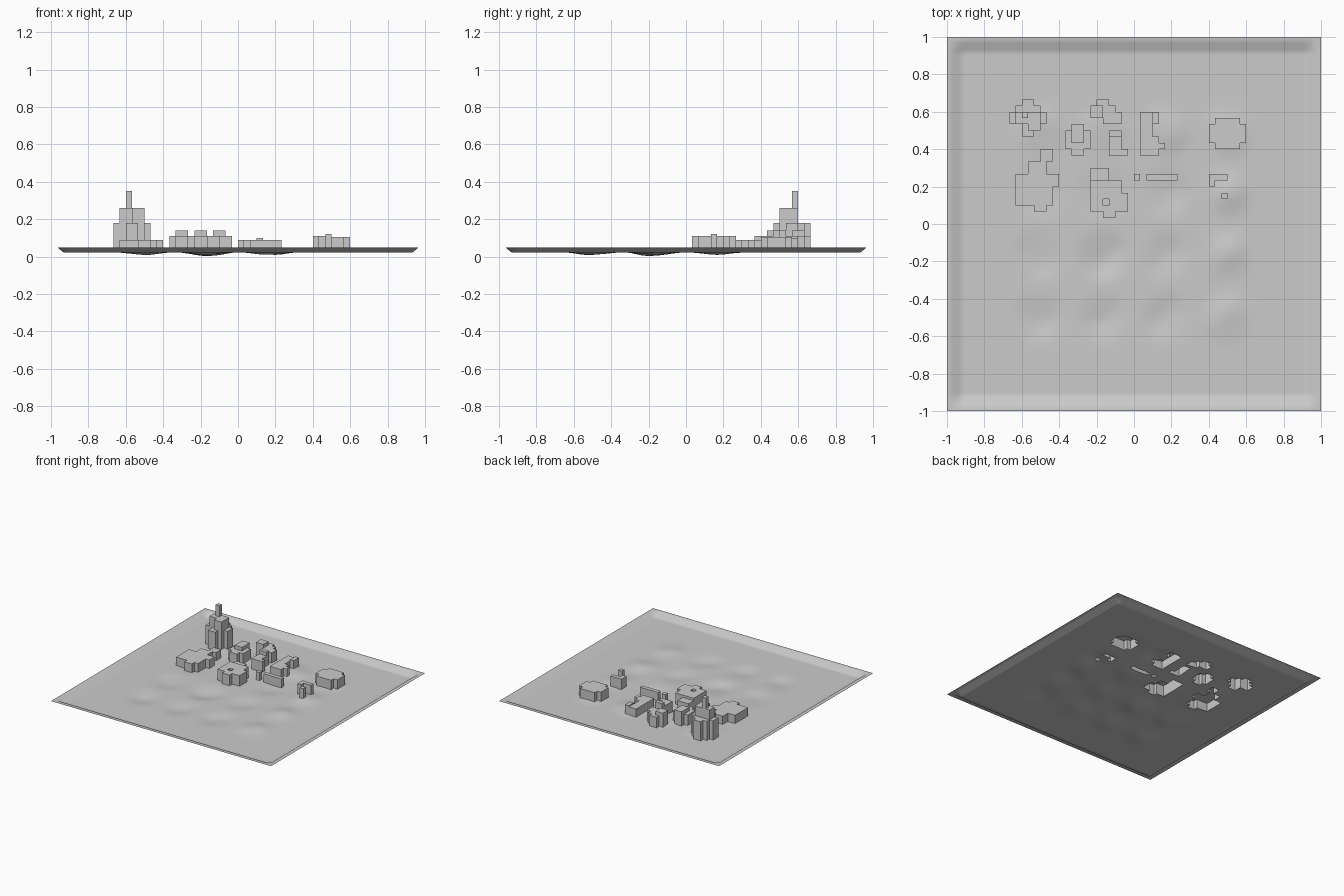
import bpy, bmesh, math

if "Cube" in bpy.data.objects:
    bpy.data.objects.remove(bpy.data.objects["Cube"])

H = 30                # grid cells from the centre to the edge
C = 1 / H             # cell size
BASE, RIM = 0.023, 0.05
used = set()          # cells occupied by blocks


def floor_z(i, j):
    """Tray floor height at a grid corner: raised rim, soft hump or hollow per plot."""
    if max(abs(i), abs(j)) >= H - 1:
        return RIM
    if max(abs(i), abs(j)) >= 20:
        return BASE
    col, row = i // 10, j // 10
    u, v = (i % 10 - 5) / 5, (j % 10 - 5) / 5
    d = min(1, math.hypot(u, v))
    hollow = row < 1 and col < 1
    size = -0.012 if hollow else 0.014
    if col == row == -1:
        size *= 1.8
    ripple = 1 + 0.4 * math.sin(3 * u + col) * math.cos(3 * v + row)
    return max(0, BASE + size * ripple * 0.5 * (1 + math.cos(math.pi * d)))


def box(x0, x1, y0, y1):
    """Cells of a rectangle."""
    return {(i, j) for i in range(x0, x1) for j in range(y0, y1)}


def disc(x, y, rx, ry):
    """Cells of a stepped ellipse."""
    return {(i, j) for i in range(-H, H) for j in range(-H, H)
            if math.hypot((i + .5 - x) / rx, (j + .5 - y) / ry) <= 1}


def finish(bm, name, smooth=False):
    bmesh.ops.remove_doubles(bm, verts=bm.verts, dist=1e-5)
    me = bpy.data.meshes.new(name)
    bm.to_mesh(me)
    bm.free()
    for p in me.polygons:
        p.use_smooth = smooth
    ob = bpy.data.objects.new(name, me)
    bpy.context.collection.objects.link(ob)


def face(bm, pts):
    bm.faces.new([bm.verts.new(p) for p in pts])


def ring(i, j):
    return [(i, j), (i + 1, j), (i + 1, j + 1), (i, j + 1)]


def block(name, top, cells, step=0, upper=()):
    """Stepped block with open bottom; the upper cells form a second storey."""
    tops = {c: top for c in cells}
    tops.update({c: step for c in upper})
    if name == "tall_tower":
        tops[-18, 17] = 0.35          # mast
    used.update(tops)
    bm = bmesh.new()
    for (i, j), t in tops.items():
        corners = ring(i, j)
        face(bm, [(a * C, b * C, t) for a, b in corners])
        for k, (di, dj) in enumerate([(0, -1), (1, 0), (0, 1), (-1, 0)]):
            low = tops.get((i + di, j + dj))
            if low is not None and low >= t:
                continue
            p, q = corners[k], corners[(k + 1) % 4]
            foot = [(a * C, b * C, floor_z(a, b) if low is None else low) for a, b in (p, q)]
            face(bm, foot + [(a * C, b * C, t) for a, b in (q, p)])
    finish(bm, name)


# Back row of blocks
block("tall_tower", .18, disc(-17, 17, 2.9, 2.9) - box(-20, -18, 14, 16),
      .26, box(-19, -15, 16, 18) | box(-17, -15, 15, 16))
block("north_block", .11, box(-7, -3, 17, 19) | box(-5, -2, 16, 18) | box(-6, -4, 19, 20),
      .14, box(-7, -5, 17, 19))
block("round_block", .11, disc(-9, 13.5, 2.1, 2.5), .14, box(-10, -8, 13, 16))
block("corner_block", .11, box(-4, -2, 11, 15) | box(-2, -1, 11, 12), .14, box(-4, -2, 14, 15))
block("hall_block", .09, box(1, 3, 11, 18) | box(3, 4, 11, 14) | box(4, 5, 12, 13),
      .10, box(3, 4, 16, 18))
block("east_block", .105, disc(15, 14.5, 3, 2.5))

# Middle row of blocks
block("west_block", .09, box(-15, -13, 10, 12) | box(-17, -14, 8, 10)
      | box(-19, -12, 6, 8) | box(-19, -13, 3, 6) | box(-16, -14, 2, 3))
block("courtyard_block", .11, box(-7, -2, 5, 7) | box(-7, -1, 2, 5) | box(-5, -3, 1, 2),
      .09, box(-7, -4, 7, 9) | {(-5, 3)})
block("long_wall", .09, box(2, 7, 7, 8))
block("small_post", .09, box(0, 1, 7, 8))
block("angle_wall", .11, box(12, 15, 7, 8) | box(12, 13, 6, 7))
block("east_post", .12, box(14, 15, 4, 5))

# Tray floor sheet with raised rim, open beneath the blocks
bm = bmesh.new()
for i, j in box(-H, H, -H, H) - used:
    face(bm, [(a * C, b * C, floor_z(a, b)) for a, b in ring(i, j)])
finish(bm, "tray_floor", smooth=True)
